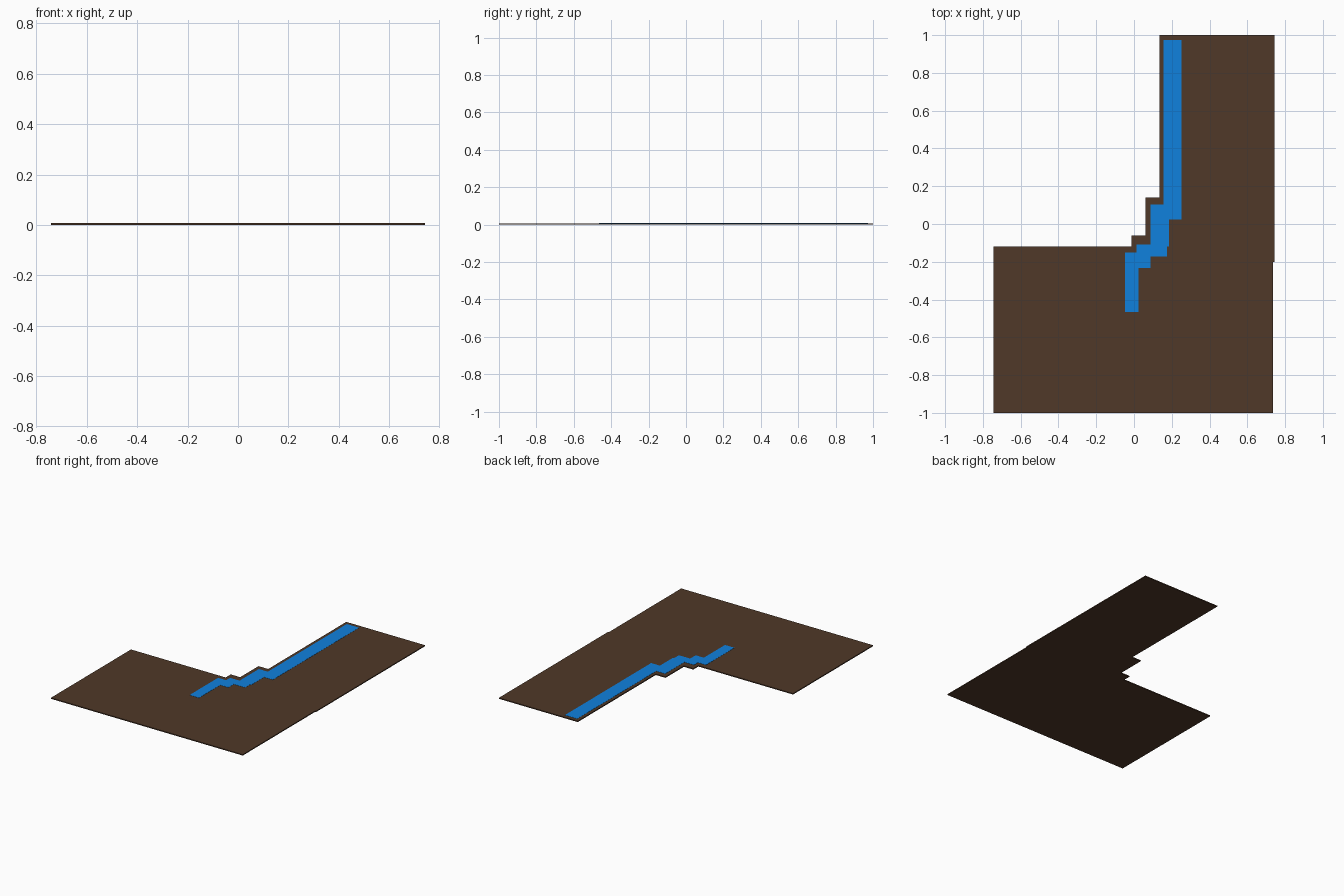
import bpy, bmesh

if "Cube" in bpy.data.objects:
    bpy.data.objects.remove(bpy.data.objects["Cube"])


def material(name, color):
    m = bpy.data.materials.new(name)
    m.diffuse_color = color
    m.use_nodes = True
    m.node_tree.nodes["Principled BSDF"].inputs["Base Color"].default_value = m.diffuse_color
    return m


def slab(name, outline, z0, z1, mat):
    """Extrude a flat outline from z0 to z1."""
    bm = bmesh.new()
    face = bm.faces.new([bm.verts.new((x, y, z0)) for x, y in outline])
    ext = bmesh.ops.extrude_face_region(bm, geom=[face])
    verts = [v for v in ext["geom"] if isinstance(v, bmesh.types.BMVert)]
    bmesh.ops.translate(bm, verts=verts, vec=(0, 0, z1 - z0))
    bmesh.ops.recalc_face_normals(bm, faces=bm.faces[:])
    mesh = bpy.data.meshes.new(name)
    bm.to_mesh(mesh)
    bm.free()
    mesh.materials.append(mat)
    obj = bpy.data.objects.new(name, mesh)
    bpy.context.collection.objects.link(obj)
    return obj


brown = material("earth_brown", (0.08, 0.04, 0.021, 1))
blue = material("water_blue", (0.005, 0.22, 0.73, 1))

# L-shaped ground plate with a stepped inner corner
slab("ground_plate", [
    (-0.743, -1), (0.737, -1), (0.737, -0.2), (0.743, -0.2), (0.743, 1),
    (0.135, 1), (0.135, 0.14), (0.06, 0.14), (0.06, -0.062),
    (-0.013, -0.062), (-0.013, -0.118), (-0.743, -0.118)], 0, 0.007, brown)

# Stepped water channel lying on the plate
slab("water_channel", [
    (-0.048, -0.465), (0.025, -0.465), (0.025, -0.232), (0.088, -0.232),
    (0.088, -0.172), (0.175, -0.172), (0.175, -0.118), (0.184, -0.118),
    (0.184, 0.024), (0.252, 0.024), (0.252, 0.974), (0.157, 0.974),
    (0.157, 0.104), (0.088, 0.104), (0.088, -0.108), (0.014, -0.108),
    (0.014, -0.151), (-0.048, -0.151)], 0.006, 0.008, blue)
